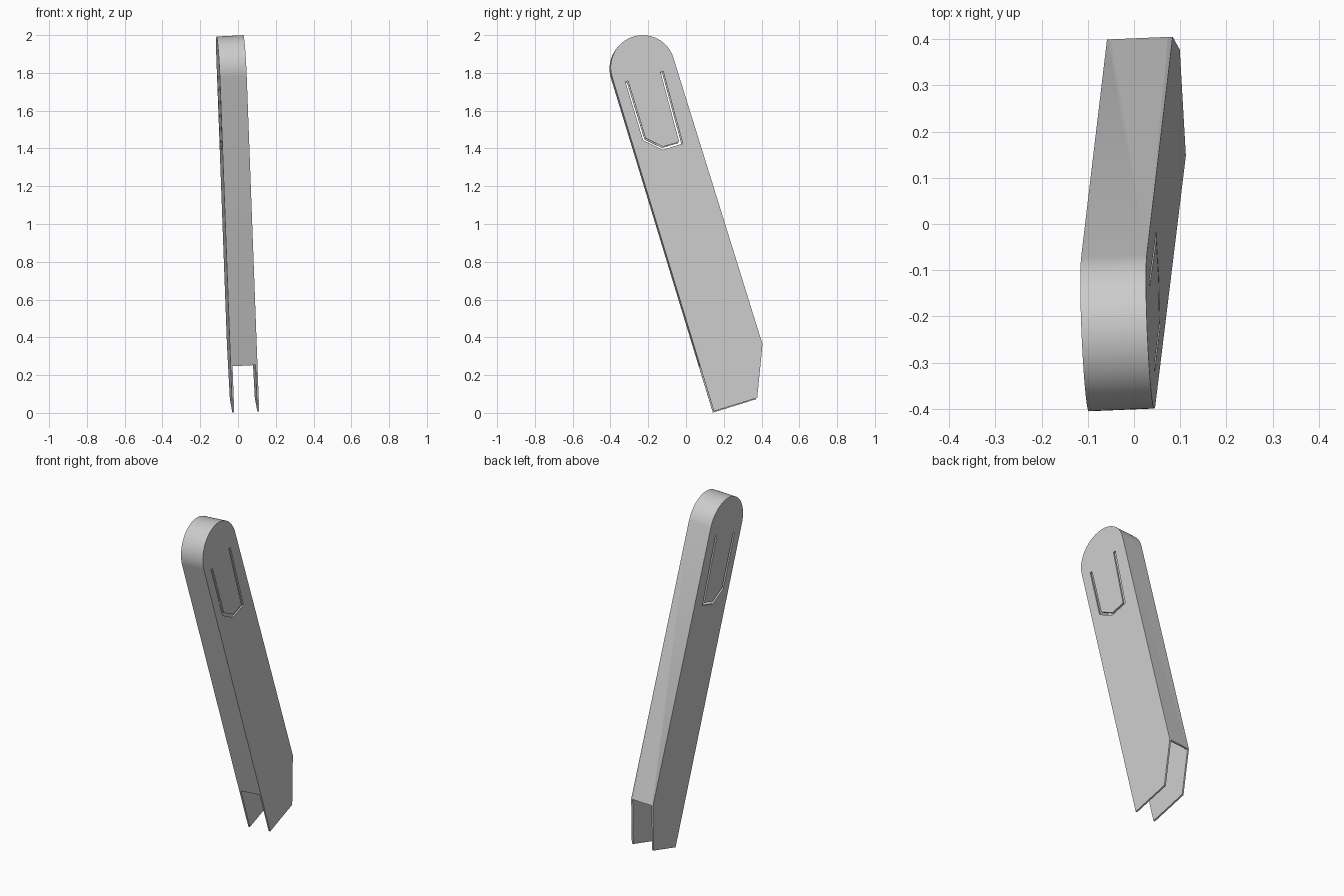
import bpy, bmesh
from math import cos, sin, radians

if "Cube" in bpy.data.objects:
    bpy.data.objects.remove(bpy.data.objects["Cube"])

HALF, SKIN = 0.071, 0.010          # half width of the body, sheet thickness
CY, CZ, R = -0.232, 1.826, 0.170   # centre and radius of the round end
TILT = 17


def place(t, y, z):
    """Point of the slightly leaning side plane, moved t along its normal."""
    return (0.0475 - 0.042 * y - 0.05 * z + t, y + 0.042 * t, z + 0.05 * t)


def prism(name, outline, half):
    bm = bmesh.new()
    a = [bm.verts.new(place(-half, y, z)) for y, z in outline]
    b = [bm.verts.new(place(half, y, z)) for y, z in outline]
    n = len(outline)
    bm.faces.new(a)
    bm.faces.new(b[::-1])
    for i in range(n):
        j = (i + 1) % n
        bm.faces.new((a[i], b[i], b[j], a[j]))
    bmesh.ops.recalc_face_normals(bm, faces=bm.faces)
    me = bpy.data.meshes.new(name)
    bm.to_mesh(me)
    bm.free()
    ob = bpy.data.objects.new(name, me)
    bpy.context.collection.objects.link(ob)
    return ob


def arc(r, steps=32):
    angles = [radians(180 + TILT - 180 * i / steps) for i in range(steps + 1)]
    return [(CY + r * cos(a), CZ + r * sin(a)) for a in angles]


# Solid strip with a round top and an angled foot
foot = [(0.402, 0.36), (0.374, 0.076), (0.145, 0.005)]
body = prism("handle_shell", arc(R) + foot, HALF)

# Hollow interior, open at the foot between the two side plates
dy, dz = SKIN * cos(radians(TILT)), SKIN * sin(radians(TILT))
cavity_outline = ([(0.070 + dy, 0.25 + dz)] + arc(R - SKIN) +
                  [(0.402 - dy, 0.36 - dz), (0.50, 0.39), (0.50, -0.1),
                   (0.0, -0.1), (0.0, 0.25 - 0.07 * dz / dy)])
cavity = prism("cavity_cutter", cavity_outline, HALF - SKIN)

# U-shaped slot through both plates, leaving a spring tab
slot_outer = [(-0.324, 1.750), (-0.230, 1.440), (-0.127, 1.389), (-0.020, 1.422), (-0.124, 1.806)]
slot_inner = [(-0.310, 1.754), (-0.217, 1.451), (-0.125, 1.406), (-0.039, 1.431), (-0.138, 1.802)]
slot = prism("slot_cutter", slot_outer + slot_inner[::-1], 0.2)

bpy.context.view_layer.objects.active = body
body.select_set(True)
for cutter in (cavity, slot):
    cutter.hide_render = True
    mod = body.modifiers.new("cut", 'BOOLEAN')
    mod.operation = 'DIFFERENCE'
    mod.solver = 'EXACT'
    mod.object = cutter
    bpy.ops.object.modifier_apply(modifier=mod.name)
    bpy.data.objects.remove(cutter, do_unlink=True)

bpy.ops.object.shade_smooth_by_angle(angle=radians(30))
